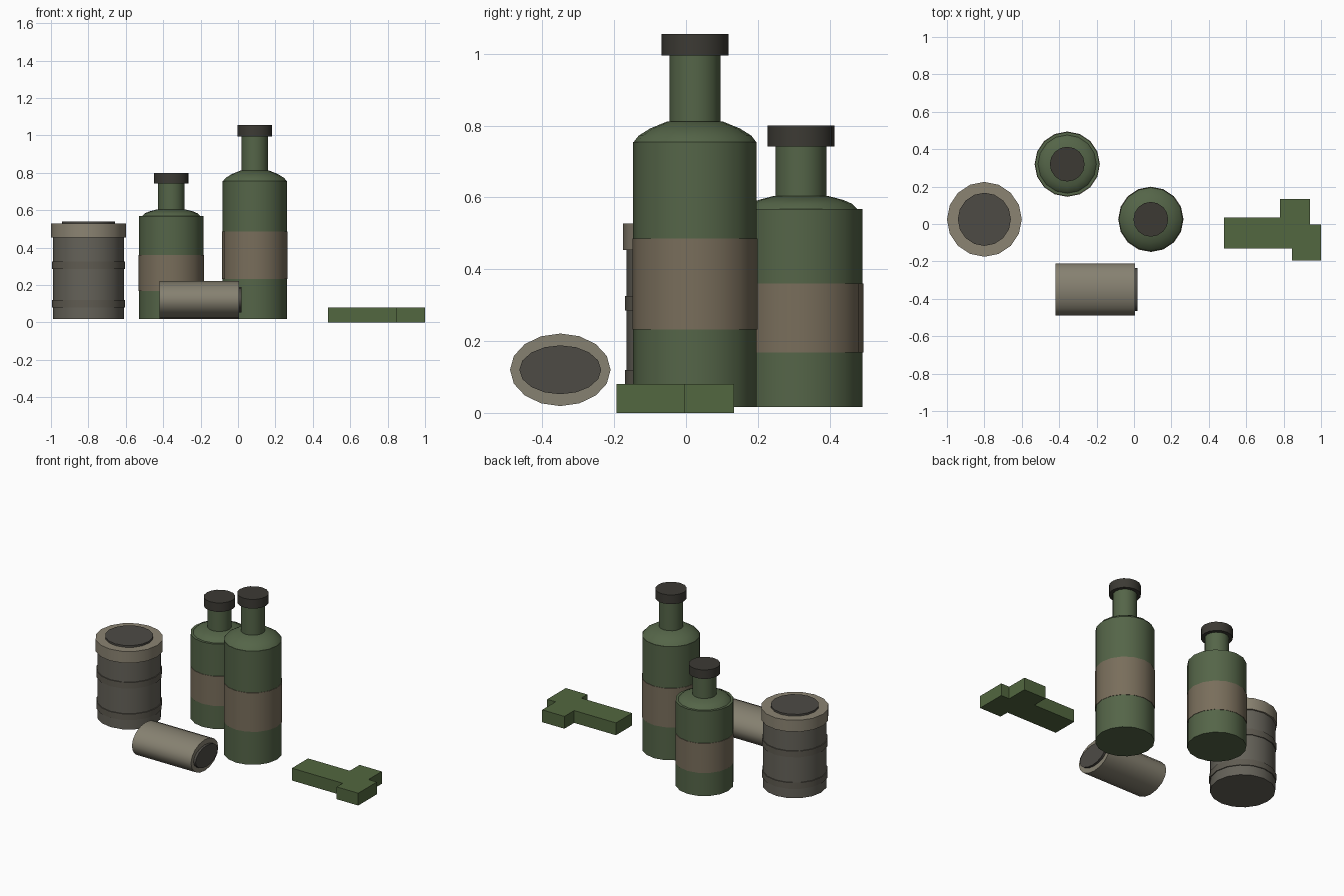
import bpy, bmesh, math

if "Cube" in bpy.data.objects:
    bpy.data.objects.remove(bpy.data.objects["Cube"])

SIDES = 16


def material(name, r, g, b):
    m = bpy.data.materials.new(name)
    m.diffuse_color = (r, g, b, 1)
    m.use_nodes = True
    m.node_tree.nodes["Principled BSDF"].inputs["Base Color"].default_value = m.diffuse_color
    return m


GLASS = material("green_glass", .09, .13, .065)
LABEL = material("label_tan", .19, .155, .105)
CAP = material("cap_dark", .045, .042, .034)
DRUM = material("drum_grey", .13, .122, .10)
BAND = material("band_grey", .115, .105, .083)
RIM = material("rim_tan", .26, .23, .17)
LID = material("lid_dark", .075, .07, .06)
CAN = material("can_tan", .24, .22, .165)
SLAB = material("slab_green", .085, .135, .05)


def finish(bm, name, mat, smooth=True):
    bmesh.ops.recalc_face_normals(bm, faces=bm.faces)
    me = bpy.data.meshes.new(name)
    bm.to_mesh(me)
    bm.free()
    me.materials.append(mat)
    ob = bpy.data.objects.new(name, me)
    bpy.context.collection.objects.link(ob)
    if smooth:
        bpy.ops.object.select_all(action='DESELECT')
        ob.select_set(True)
        bpy.context.view_layer.objects.active = ob
        bpy.ops.object.shade_smooth_by_angle(angle=math.radians(35))
    return ob


def lathe(name, profile, mat, loc):
    """Closed solid turned around z from (radius, height) points."""
    bm = bmesh.new()
    rings = []
    for r, z in profile:
        rings.append([bm.verts.new((r * math.cos(2 * math.pi * i / SIDES),
                                    r * math.sin(2 * math.pi * i / SIDES), z))
                      for i in range(SIDES)])
    for a, b in zip(rings, rings[1:]):
        for i in range(SIDES):
            j = (i + 1) % SIDES
            bm.faces.new((a[i], a[j], b[j], b[i]))
    bm.faces.new(rings[0])
    bm.faces.new(rings[-1])
    ob = finish(bm, name, mat)
    ob.location = loc
    return ob


def cyl(name, r, z0, z1, mat, loc):
    return lathe(name, [(r, z0), (r, z1)], mat, loc)


def bottle(name, x, y, shoulder, label, neck_top, cap_top):
    loc = (x, y, 0)
    body_top = shoulder[0][1]
    profile = [(.172, .017), (.172, body_top)] + shoulder + [(.071, shoulder[-1][1]), (.071, neck_top)]
    lathe(name + "_glass", profile, GLASS, loc)
    cyl(name + "_label", .1745, *label, LABEL, loc)
    cyl(name + "_cap", .093, neck_top, cap_top, CAP, loc)


# Two bottles
bottle("tall_bottle", .09, .025,
       [(.170, .755), (.157, .772), (.125, .792), (.076, .812)],
       (.232, .485), .995, 1.055)
bottle("short_bottle", -.357, .32,
       [(.156, .568), (.143, .582), (.118, .593), (.076, .604)],
       (.168, .36), .742, .80)

# Drum with rim, lid and bands
at = (-.8, .025, 0)
cyl("drum_body", .19, .017, .50, DRUM, at)
cyl("drum_rim", .20, .453, .528, RIM, at)
cyl("drum_lid", .142, .52, .54, LID, at)
for i, z in enumerate((.08, .285)):
    cyl(f"drum_band_{i + 1}", .1955, z, z + .04, BAND, at)

# Flattened can lying along x
for name, r, x0, x1, mat in (("can_body", .14, -.42, .005, CAN),
                             ("can_lid", .114, .0, .02, LID)):
    ob = cyl(name, r, x0, x1, mat, (0, -.35, .12))
    ob.rotation_euler = (0, math.pi / 2, 0)
    ob.scale = ((.101 if r > .12 else .068) / r, 1, 1)

# Stepped flat slab
outline = [(.48, .034), (.78, .034), (.78, .134), (.94, .134), (.94, -.003),
           (1.0, -.003), (1.0, -.194), (.845, -.194), (.845, -.132), (.48, -.132)]
bm = bmesh.new()
base = bm.faces.new([bm.verts.new((x, y, 0)) for x, y in outline])
ext = bmesh.ops.extrude_face_region(bm, geom=[base], use_keep_orig=True)
bmesh.ops.translate(bm, vec=(0, 0, .08),
                    verts=[v for v in ext["geom"] if isinstance(v, bmesh.types.BMVert)])
finish(bm, "flat_slab", SLAB, smooth=False)
